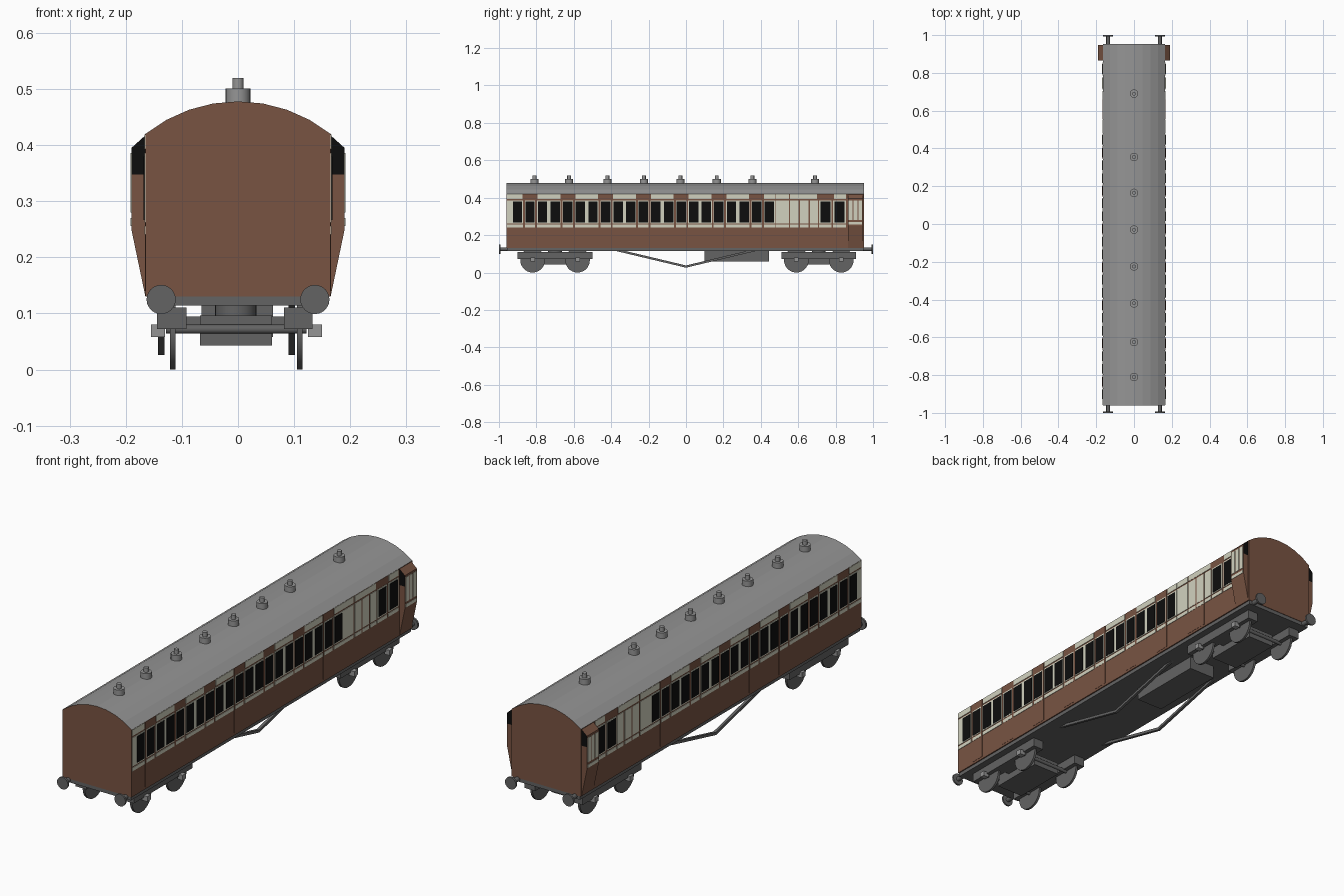
import bpy, bmesh, math
from mathutils import Matrix

if "Cube" in bpy.data.objects:
    bpy.data.objects.remove(bpy.data.objects["Cube"])


def material(name, r, g, b):
    m = bpy.data.materials.new(name)
    m.diffuse_color = (r, g, b, 1)
    m.use_nodes = True
    m.node_tree.nodes["Principled BSDF"].inputs["Base Color"].default_value = m.diffuse_color
    return m


BROWN = material("coach brown", 0.19, 0.088, 0.055)
CREAM = material("cream", 0.64, 0.64, 0.52)
BLACK = material("window black", 0.004, 0.004, 0.004)
ROOF = material("roof grey", 0.30, 0.30, 0.30)
DARK = material("underframe grey", 0.125, 0.125, 0.125)


def finish(bm, name, *mats):
    bmesh.ops.recalc_face_normals(bm, faces=bm.faces)
    me = bpy.data.meshes.new(name)
    bm.to_mesh(me)
    bm.free()
    for m in mats:
        me.materials.append(m)
    ob = bpy.data.objects.new(name, me)
    bpy.context.collection.objects.link(ob)
    return ob


def boxes(name, mat, items):
    """One object made of boxes given as (x0, x1, y0, y1, z0, z1)."""
    bm = bmesh.new()
    for x0, x1, y0, y1, z0, z1 in items:
        m = Matrix.Translation(((x0 + x1) / 2, (y0 + y1) / 2, (z0 + z1) / 2))
        m = m @ Matrix.Diagonal((abs(x1 - x0), y1 - y0, z1 - z0, 1))
        bmesh.ops.create_cube(bm, size=1, matrix=m)
    return finish(bm, name, mat)


def prism(name, profile, y0, y1, rule, *mats):
    """Extrude an x-z profile along y; rule(face) picks the material."""
    bm = bmesh.new()
    a = [bm.verts.new((x, y0, z)) for x, z in profile]
    b = [bm.verts.new((x, y1, z)) for x, z in profile]
    bm.faces.new(a)
    bm.faces.new(b[::-1])
    for i in range(len(a)):
        j = (i + 1) % len(a)
        bm.faces.new((a[i], a[j], b[j], b[i]))
    bmesh.ops.recalc_face_normals(bm, faces=bm.faces)
    for f in bm.faces:
        f.material_index = rule(f)
    return finish(bm, name, *mats)


def cylinder(name, mat, center, r, depth, axis="Z", seg=24):
    bm = bmesh.new()
    rot = {"X": Matrix.Rotation(math.pi / 2, 4, "Y"),
           "Y": Matrix.Rotation(math.pi / 2, 4, "X"), "Z": Matrix()}[axis]
    bmesh.ops.create_cone(bm, cap_ends=True, segments=seg, radius1=r, radius2=r,
                          depth=depth, matrix=Matrix.Translation(center) @ rot)
    for f in bm.faces:
        f.smooth = len(f.verts) == 4
    for e in bm.edges:
        e.smooth = all(len(f.verts) == 4 for f in e.link_faces)
    return finish(bm, name, mat)


# Body shell with an arched roof in eight facets
W, EAVE, TOP = 0.165, 0.42, 0.478
sag = TOP - EAVE
R = (W * W + sag * sag) / (2 * sag)
half = math.asin(W / R)
arc = [(R * math.sin(half * (1 - i / 4)), TOP - R + R * math.cos(half * (1 - i / 4)))
       for i in range(9)]
prism("body_and_roof", [(-W, 0.13), (W, 0.13)] + arc, -0.96, 0.952,
      lambda f: 1 if f.normal.z > 0.3 else 0, BROWN, ROOF)

# Side panelling: lists of (y0, y1, z0, z1)
cream, glass, doors = [], [], []
PITCH = 0.202
centers = [-0.834 + PITCH * i for i in range(7)]
WAIST, UPPER, STRIP, GLASS = (0.262, 0.386), (0.393, 0.419), (0.241, 0.256), (0.267, 0.38)
for c in centers:
    doors.append((c - 0.034, c + 0.034, 0.14, 0.42))
    for y0, y1 in ((c - 0.101, c - 0.038), (c - 0.028, c + 0.028), (c + 0.038, c + 0.101)):
        cream += [(y0, y1, *WAIST), (y0, y1, *STRIP)]
    for y0, y1 in ((c - 0.101, c - 0.04), (c + 0.04, c + 0.101)):
        cream.append((y0, y1, *UPPER))
    glass += [(c + d - 0.025, c + d + 0.025, *GLASS) for d in (-0.067, 0, 0.067)]
cream += [(-0.958, -0.935, *z) for z in (WAIST, UPPER, STRIP)]

# Guard's compartment: blank double door and two windows
doors.append((0.553, 0.659, 0.14, 0.42))
for y0, y1 in ((0.481, 0.55), (0.557, 0.602), (0.61, 0.655), (0.663, 0.705),
               (0.712, 0.778), (0.786, 0.855)):
    cream += [(y0, y1, *WAIST), (y0, y1, *STRIP)]
cream += [(0.481, 0.55, *UPPER), (0.557, 0.70, *UPPER), (0.79, 0.855, *UPPER)]
glass += [(0.718, 0.772, *GLASS), (0.793, 0.848, *GLASS)]

for s, side in ((1, "right"), (-1, "left")):
    for name, mat, rects, out in (("doors", BROWN, doors, 0.001),
                                  ("cream_panels", CREAM, cream, 0.002),
                                  ("windows", BLACK, glass, 0.0035)):
        boxes(f"{side}_{name}", mat, [(s * (W - 0.002), s * (W + out), *r) for r in rects])

    # Guard's lookout: bulge with dark end windows
    low = [(s * x, z) for x, z in ((0.16, 0.13), (0.165, 0.13), (0.19, 0.25),
                                   (0.19, 0.348), (0.16, 0.348))]
    up = [(s * x, z) for x, z in ((0.16, 0.348), (0.19, 0.348), (0.19, 0.395), (0.16, 0.422))]
    prism(f"{side}_lookout_base", low, 0.865, 0.947, lambda f: 0, BROWN)
    prism(f"{side}_lookout_top", up, 0.865, 0.947,
          lambda f: 1 if abs(f.normal.y) > 0.9 else 0, BROWN, BLACK)
    boxes(f"{side}_lookout_panels", CREAM,
          [(s * 0.188, s * 0.1915, y, y + 0.02, 0.28, 0.386) for y in (0.87, 0.896, 0.922)]
          + [(s * 0.188, s * 0.1915, 0.87, 0.942, 0.256, 0.27)])

# Roof ventilators
for i, y in enumerate((-0.81, -0.625, -0.42, -0.225, -0.03, 0.165, 0.355, 0.69)):
    cylinder(f"ventilator_base_{i}", ROOF, (0, y, 0.485), 0.022, 0.032)
    cylinder(f"ventilator_cap_{i}", ROOF, (0, y, 0.51), 0.01, 0.02, seg=16)

# Underframe and equipment box
boxes("underframe", DARK, [(-0.16, 0.16, -0.958, 0.95, 0.114, 0.133)])
boxes("equipment_box", DARK, [(-0.065, 0.062, 0.1, 0.445, 0.058, 0.118)])

# Buffers
for e in (-1, 1):
    for s in (-1, 1):
        cylinder("buffer_shaft", DARK, (s * 0.137, e * 0.97, 0.125), 0.01, 0.05, "Y", 16)
        cylinder("buffer_head", DARK, (s * 0.137, e * 0.996, 0.125), 0.026, 0.008, "Y")

# Truss rods: V-shaped bars
for x in (-0.137, 0.096):
    bm = bmesh.new()
    path = ((-0.37, 0.12), (0.0, 0.032), (0.37, 0.12))
    rings = [[bm.verts.new((x + dx, y, z + dz)) for dx, dz in
              ((-0.006, -0.006), (0.006, -0.006), (0.006, 0.006), (-0.006, 0.006))]
             for y, z in path]
    for a, b in zip(rings, rings[1:]):
        for i in range(4):
            j = (i + 1) % 4
            bm.faces.new((a[i], a[j], b[j], b[i]))
    bm.faces.new(rings[0])
    bm.faces.new(rings[-1])
    finish(bm, "truss_rod", DARK)

# Bogies: side frames, bolster, pivot, axles, wheels and axle boxes
for cy, end in ((-0.70, "front"), (0.71, "rear")):
    boxes(f"{end}_bogie_frame", DARK,
          [(-0.144, -0.092, cy - 0.2, cy + 0.2, 0.072, 0.111),
           (0.082, 0.133, cy - 0.2, cy + 0.2, 0.072, 0.111),
           (-0.1, 0.09, cy - 0.05, cy + 0.05, 0.072, 0.095),
           (-0.068, 0.061, cy - 0.12, cy + 0.12, 0.043, 0.096)])
    cylinder(f"{end}_bogie_pivot", DARK, (-0.004, cy, 0.105), 0.037, 0.022)
    for d in (-0.12, 0.12):
        y = cy + d
        cylinder(f"{end}_axle", DARK, (-0.003, y, 0.072), 0.008, 0.25, "X", 16)
        for x in (-0.116, 0.11):
            cylinder(f"{end}_wheel", DARK, (x, y, 0.066), 0.066, 0.01, "X", 28)
        boxes(f"{end}_axle_boxes", ROOF,
              [(-0.155, -0.13, y - 0.012, y + 0.012, 0.058, 0.08),
               (0.125, 0.15, y - 0.012, y + 0.012, 0.058, 0.08)])
